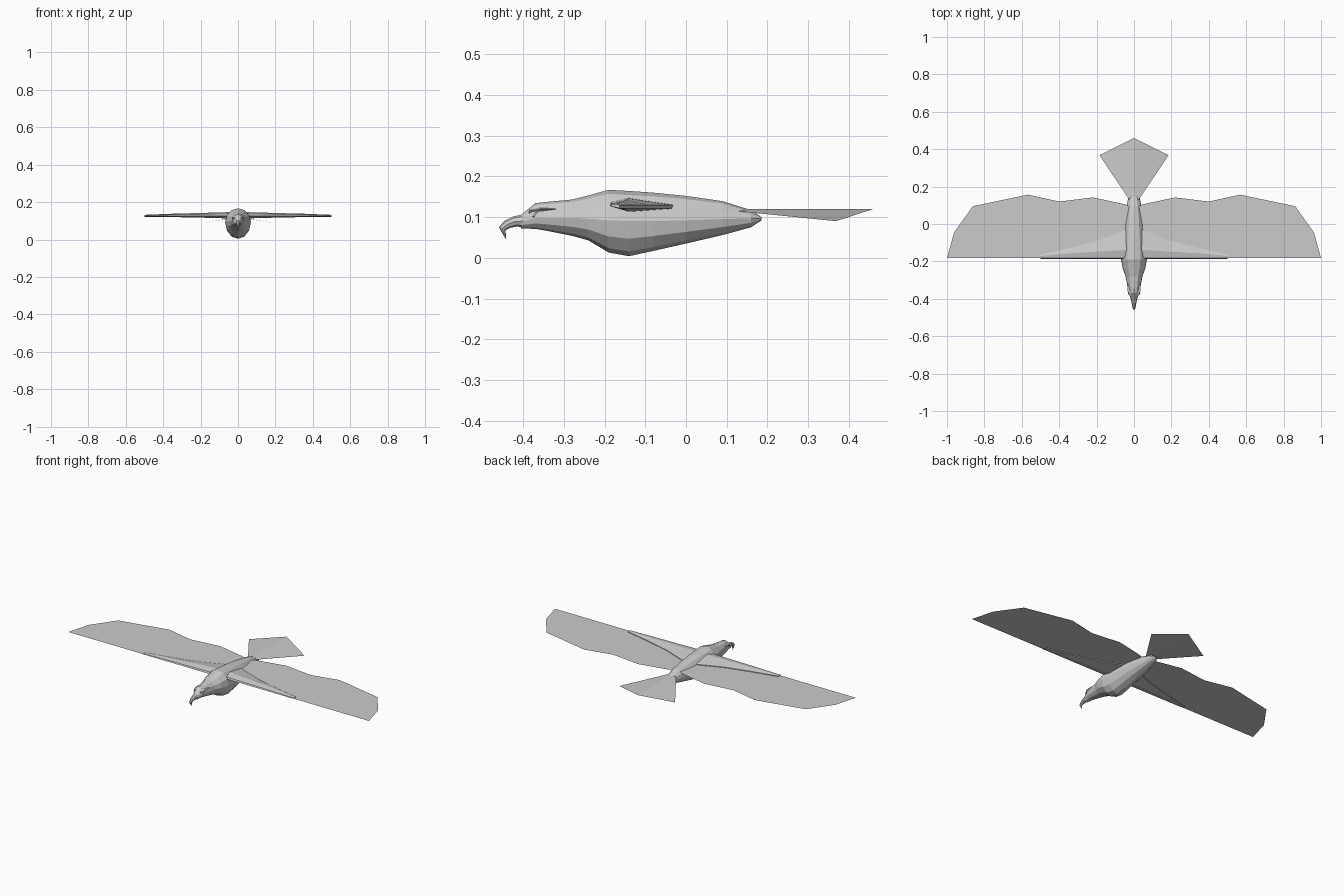
import bpy, bmesh
from math import sin, cos, pi, copysign

cube = bpy.data.objects.get("Cube")
if cube:
    bpy.data.objects.remove(cube)


def material(name, rgb):
    m = bpy.data.materials.new(name)
    m.use_nodes = True
    m.diffuse_color = (*rgb, 1)
    m.node_tree.nodes["Principled BSDF"].inputs["Base Color"].default_value = (*rgb, 1)
    return m


grey = material("plumage grey", (0.6, 0.6, 0.6))


def finish(name, bm, closed=True):
    if closed:
        bmesh.ops.recalc_face_normals(bm, faces=bm.faces)
    me = bpy.data.meshes.new(name)
    bm.to_mesh(me)
    bm.free()
    me.materials.append(grey)
    ob = bpy.data.objects.new(name, me)
    bpy.context.collection.objects.link(ob)
    return ob


def loft(name, rings):
    """Skin a list of equal-length point rings and cap both ends."""
    bm = bmesh.new()
    rows = [[bm.verts.new(p) for p in ring] for ring in rings]
    n = len(rows[0])
    for a, b in zip(rows, rows[1:]):
        for i in range(n):
            j = (i + 1) % n
            bm.faces.new((a[i], a[j], b[j], b[i]))
    bm.faces.new(rows[0])
    bm.faces.new(rows[-1][::-1])
    return finish(name, bm)


def section(y, top, bottom, half, mid, sides=12):
    """Egg-shaped ring across the body."""
    ring = []
    for i in range(sides):
        a = 2 * pi * i / sides
        h = (top - mid) if sin(a) > 0 else (mid - bottom)
        ring.append((half * cos(a), y, mid + h * sin(a)))
    return ring


def sheet(name, outline):
    bm = bmesh.new()
    f = bm.faces.new([bm.verts.new(p) for p in outline])
    f.normal_update()
    if f.normal.z < 0:
        f.normal_flip()
    return finish(name, bm, closed=False)


# Body and head: y, top, bottom, half width, height of widest point
BODY = [
    (-0.405, 0.105, 0.072, 0.016, 0.088),
    (-0.37, 0.134, 0.071, 0.028, 0.098),
    (-0.345, 0.137, 0.067, 0.033, 0.098),
    (-0.28, 0.143, 0.054, 0.045, 0.098),
    (-0.24, 0.153, 0.043, 0.06, 0.096),
    (-0.19, 0.167, 0.013, 0.069, 0.092),
    (-0.14, 0.164, 0.004, 0.067, 0.09),
    (-0.08, 0.16, 0.017, 0.062, 0.09),
    (0.0, 0.152, 0.035, 0.055, 0.092),
    (0.09, 0.139, 0.056, 0.041, 0.095),
    (0.16, 0.117, 0.075, 0.026, 0.097),
    (0.185, 0.1, 0.092, 0.012, 0.097),
]
loft("body", [section(*s) for s in BODY])


# Hooked beak: rings (upper y, z / lower y, z / half width) follow the curve
def beak_ring(uy, uz, ly, lz, w):
    ring = []
    for i in range(8):
        a = 2 * pi * i / 8
        t = (1 - sin(a)) / 2
        ring.append((w * cos(a), uy + (ly - uy) * t, uz + (lz - uz) * t))
    return ring


loft("beak", [beak_ring(*s) for s in [
    (-0.395, 0.108, -0.385, 0.073, 0.02),
    (-0.425, 0.101, -0.415, 0.077, 0.013),
    (-0.447, 0.09, -0.43, 0.074, 0.01),
    (-0.459, 0.075, -0.443, 0.068, 0.007),
    (-0.443, 0.047, -0.441, 0.048, 0.001),
]])

for side, word in ((1, "left"), (-1, "right")):
    # Brow ridge over a small slanted eye
    loft(word + "_brow", [
        [(side * 0.016, y, z), (side * x, y, z - 0.004), (side * 0.016, y, z - 0.018)]
        for y, x, z in [(-0.385, 0.022, 0.119), (-0.36, 0.034, 0.124), (-0.32, 0.034, 0.124)]])
    loft(word + "_eye", [
        [(side * x, y - 0.004, z), (side * x, y + 0.003, z + 0.002), (side * (x - 0.01), y, z)]
        for x, y, z in [(0.031, -0.374, 0.1), (0.032, -0.366, 0.112)]])

    # Wing arm: span x, trailing y, ridge y, top, bottom
    loft(word + "_wing_arm", [
        [(side * x, -0.187, 0.127), (side * x, -0.183, (top + 0.128) / 2),
         (side * x, ridge, top), (side * x, back, 0.13),
         (side * x, back, 0.121), (side * x, ridge, low)]
        for x, back, ridge, top, low in [
            (0.02, -0.025, -0.14, 0.147, 0.11),
            (0.06, -0.037, -0.14, 0.146, 0.113),
            (0.2, -0.092, -0.148, 0.142, 0.117),
            (0.35, -0.13, -0.157, 0.138, 0.12),
            (0.5, -0.163, -0.172, 0.132, 0.124)]])

    # Flat feather sheet of the wing
    sheet(word + "_wing_feathers", [(side * x, y, 0.126) for x, y in [
        (0.02, -0.183), (1.0, -0.183), (0.962, -0.045), (0.862, 0.095),
        (0.567, 0.157), (0.4, 0.12), (0.22, 0.142), (0.045, 0.105), (0.02, 0.09)]])

    # Half of the roof-shaped tail fan
    sheet(word + "_tail_feathers", [
        (0, 0.12, 0.12), (side * 0.025, 0.13, 0.114),
        (side * 0.185, 0.368, 0.09), (0, 0.46, 0.12)])
